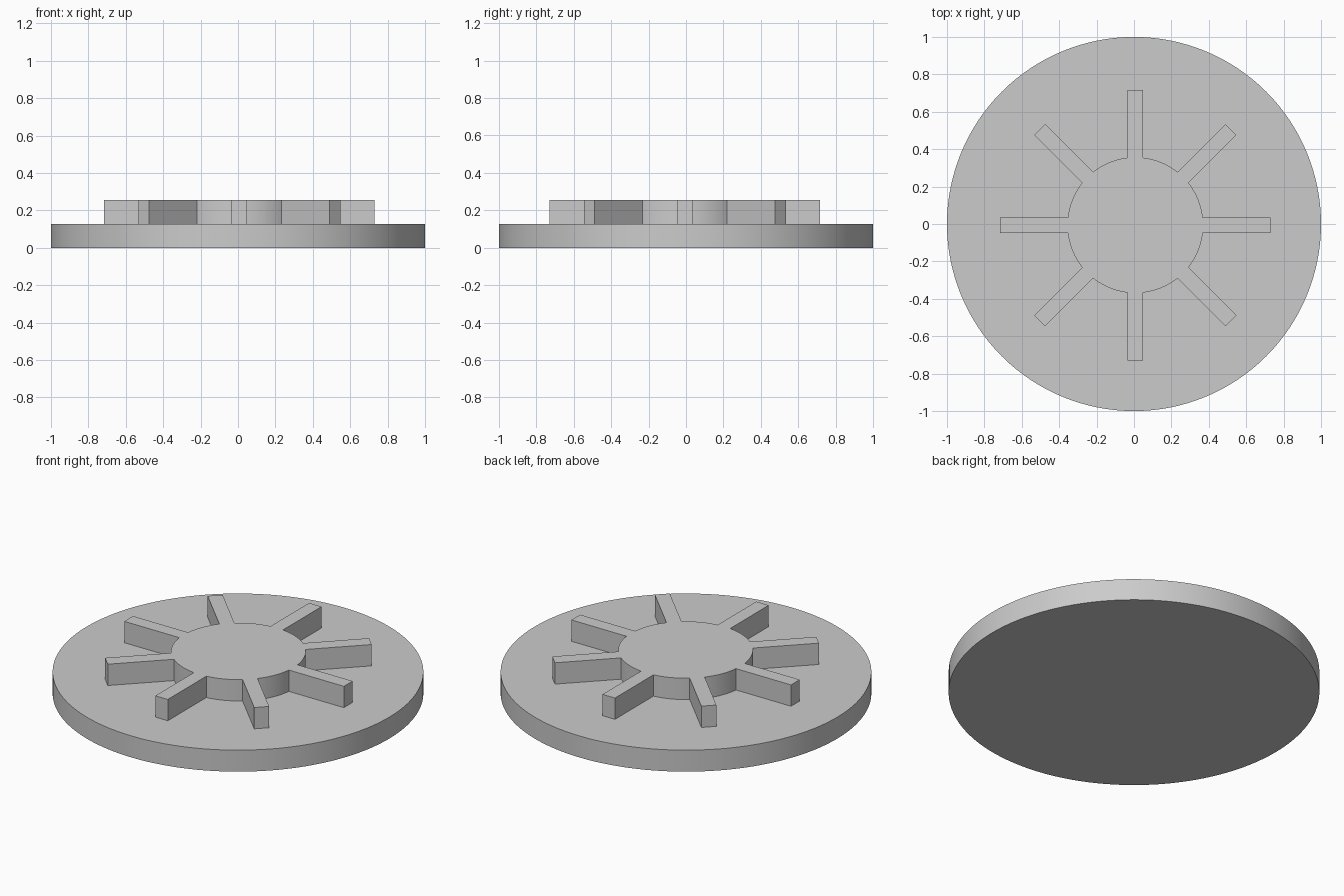
import bpy
import bmesh
import math
from mathutils import Matrix, Vector

cube = bpy.data.objects.get("Cube")
if cube:
    bpy.data.objects.remove(cube, do_unlink=True)

DISC_TOP = 0.128
SUN_TOP = 0.255
HUB_RADIUS = 0.363
SPOKE_REACH = 0.723
SPOKE_HALF_WIDTH = 0.041
SPOKES = 8
ARC_STEPS = 12

grey = bpy.data.materials.new("light grey")
grey.use_nodes = True
colour = (0.6, 0.6, 0.6, 1)
grey.diffuse_color = colour
grey.node_tree.nodes["Principled BSDF"].inputs["Base Color"].default_value = colour


def extruded_part(name, outline, bottom, top, centre=(0, 0)):
    """Extrude a closed flat outline between two heights."""
    bm = bmesh.new()
    face = bm.faces.new([bm.verts.new((p.x, p.y, bottom)) for p in outline])
    lifted = bmesh.ops.extrude_face_region(bm, geom=[face], use_keep_orig=True)
    verts = [v for v in lifted["geom"] if isinstance(v, bmesh.types.BMVert)]
    bmesh.ops.translate(bm, verts=verts, vec=(0, 0, top - bottom))
    bmesh.ops.recalc_face_normals(bm, faces=bm.faces)
    mesh = bpy.data.meshes.new(name)
    bm.to_mesh(mesh)
    bm.free()
    mesh.materials.append(grey)
    part = bpy.data.objects.new(name, mesh)
    part.location = (*centre, 0)
    bpy.context.collection.objects.link(part)
    bpy.ops.object.select_all(action="DESELECT")
    part.select_set(True)
    bpy.context.view_layer.objects.active = part
    bpy.ops.object.shade_smooth_by_angle(angle=math.radians(25))
    return part


def on_circle(radius, angle):
    return Vector((radius * math.cos(angle), radius * math.sin(angle)))


# Round base
circle = [on_circle(1, math.tau * i / 128) for i in range(128)]
extruded_part("base_disc", circle, 0, DISC_TOP)

# One spoke end followed by the hub arc up to the next spoke, repeated around
pitch = math.tau / SPOKES
root = math.asin(SPOKE_HALF_WIDTH / HUB_RADIUS)
segment = [Vector((SPOKE_REACH, -SPOKE_HALF_WIDTH)), Vector((SPOKE_REACH, SPOKE_HALF_WIDTH))]
for i in range(ARC_STEPS + 1):
    segment.append(on_circle(HUB_RADIUS, root + (pitch - 2 * root) * i / ARC_STEPS))
outline = []
for i in range(SPOKES):
    turn = Matrix.Rotation(pitch * i, 2)
    outline += [turn @ p for p in segment]

# Raised hub with spokes, set into the base
extruded_part("hub_with_spokes", outline, DISC_TOP - 0.01, SUN_TOP, (0.007, -0.006))
